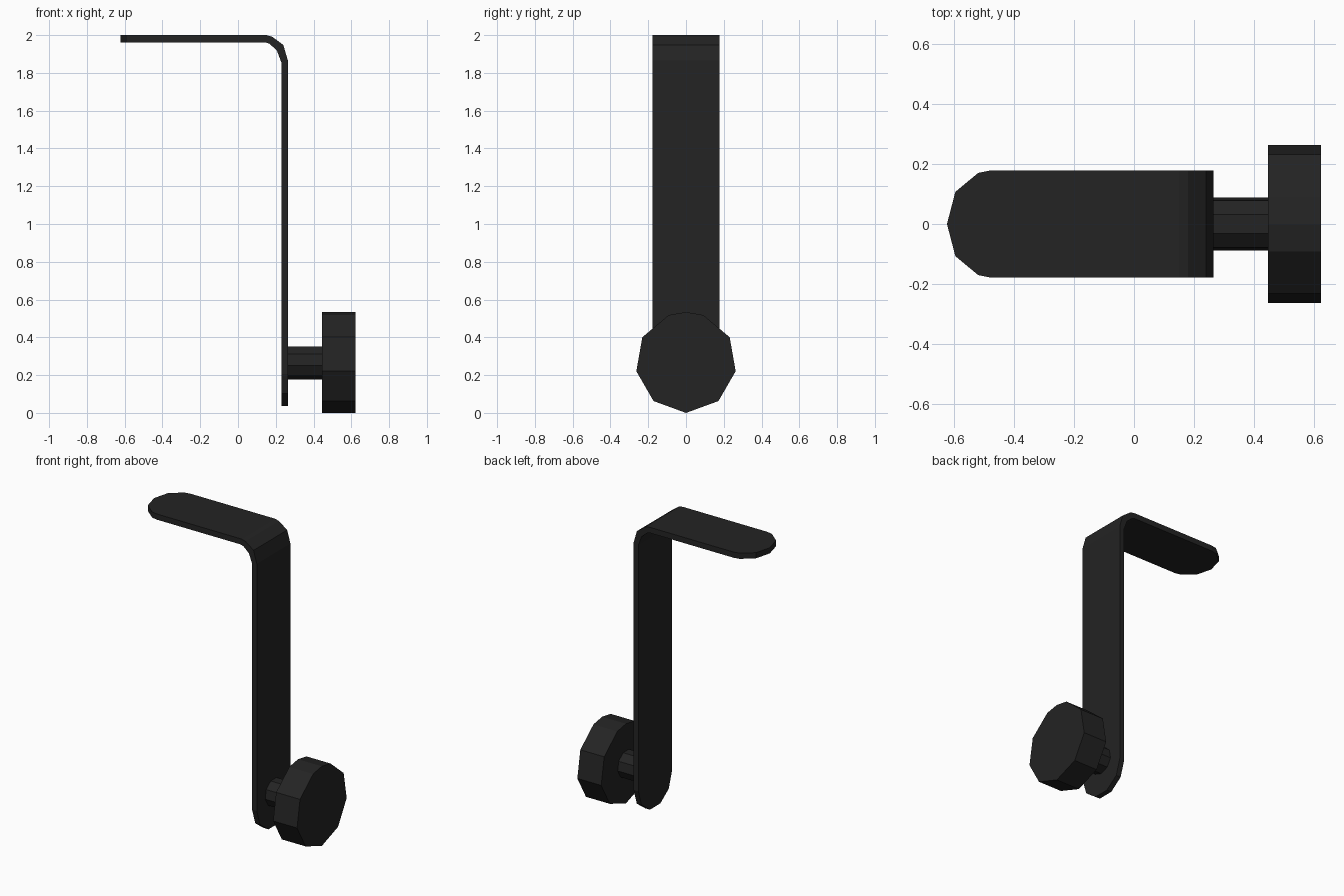
import bpy, bmesh, math

if "Cube" in bpy.data.objects:
    bpy.data.objects.remove(bpy.data.objects["Cube"])

black = bpy.data.materials.new("matte black")
black.diffuse_color = (0.017, 0.017, 0.017, 1)
black.use_nodes = True
black.node_tree.nodes["Principled BSDF"].inputs["Base Color"].default_value = black.diffuse_color


def finish(bm, name):
    bmesh.ops.remove_doubles(bm, verts=bm.verts[:], dist=0.0005)
    bmesh.ops.recalc_face_normals(bm, faces=bm.faces[:])
    me = bpy.data.meshes.new(name)
    bm.to_mesh(me)
    bm.free()
    me.materials.append(black)
    ob = bpy.data.objects.new(name, me)
    bpy.context.collection.objects.link(ob)
    return ob


# Bent strap: rows of (outer x, outer z, inner x, inner z, half width)
T, B, XO, XI, W = 2.0, 1.962, 0.264, 0.229, 0.178
rows = [(x, T, x, B, w) for x, w in
        ((-0.622, 0), (-0.594, 0.107), (-0.518, 0.17), (-0.478, W))]
rows += [(0.15, T, 0.145, B, W), (0.18, 1.992, 0.165, 1.955, W),
         (0.24, 1.948, 0.205, 1.92, W), (XO, 1.865, XI, 1.857, W)]
for a in (0, 36, 72):       # rounded lower end
    r = math.radians(a)
    z = 0.206 - W * math.sin(r)
    rows.append((XO, z, XI, z, W * math.cos(r)))

bm = bmesh.new()
rings = []
for xo, zo, xi, zi, w in rows:
    rings.append([bm.verts.new(p) for p in
                  ((xo, -w, zo), (xo, w, zo), (xi, w, zi), (xi, -w, zi))])
for a, b in zip(rings, rings[1:]):
    for i in range(4):
        j = (i + 1) % 4
        bm.faces.new((a[i], a[j], b[j], b[i]))
bm.faces.new(rings[-1])
bm.faces.new(rings[0])
finish(bm, "bent_strap")


# Nine-sided discs along x, pointed at the bottom
def disc(name, x0, x1, radius, peak=False):
    zc = 0.267
    angles = [40 * i for i in range(9)]
    if peak:                # extra corner on top
        angles = sorted(angles + [180])
    bm = bmesh.new()
    ends = [[bm.verts.new((x, radius * math.sin(math.radians(a)),
                           zc - radius * math.cos(math.radians(a))))
             for a in angles] for x in (x0, x1)]
    n = len(angles)
    for i in range(n):
        j = (i + 1) % n
        bm.faces.new((ends[0][i], ends[0][j], ends[1][j], ends[1][i]))
    for e in ends:
        bm.faces.new(e)
    return finish(bm, name)


disc("knob_stem", 0.262, 0.447, 0.09)
disc("round_knob", 0.445, 0.622, 0.267, peak=True)
